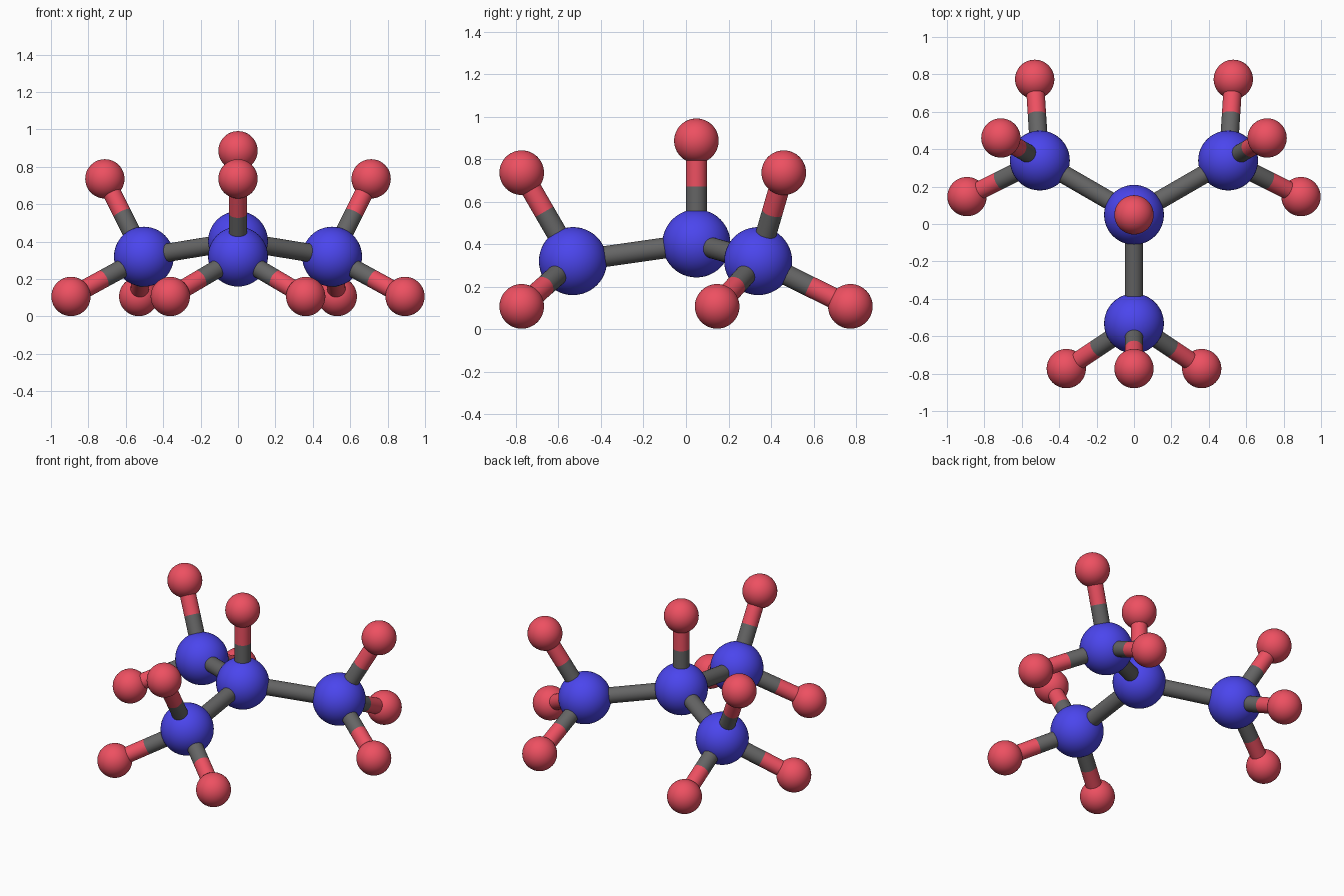
import bpy
from math import radians
from mathutils import Vector, Matrix

if "Cube" in bpy.data.objects:
    bpy.data.objects.remove(bpy.data.objects["Cube"])

BIG_R, SMALL_R, ROD_R = 0.16, 0.105, 0.049


def material(name, rgb):
    m = bpy.data.materials.new(name)
    m.diffuse_color = (*rgb, 1)
    m.use_nodes = True
    m.node_tree.nodes["Principled BSDF"].inputs["Base Color"].default_value = m.diffuse_color
    return m


blue = material("blue", (0.07, 0.06, 0.85))
red = material("red", (0.85, 0.08, 0.12))
grey = material("dark_grey", (0.13, 0.13, 0.13))


def finish(name, mat):
    ob = bpy.context.object
    ob.name = name
    ob.data.materials.append(mat)
    bpy.ops.object.shade_smooth_by_angle()
    return ob


def ball(name, p, r, mat):
    bpy.ops.mesh.primitive_uv_sphere_add(segments=48, ring_count=24, radius=r, location=p)
    finish(name, mat)


def rod(name, a, b, mat):
    d = b - a
    bpy.ops.mesh.primitive_cylinder_add(vertices=32, radius=ROD_R, depth=d.length, location=(a + b) / 2)
    ob = finish(name, mat)
    ob.rotation_euler = d.to_track_quat('Z', 'Y').to_euler()


def small_branch(name, a, b):
    # two-tone rod, split halfway along its visible length, ending in a red ball
    u = (b - a).normalized()
    mid = (a + u * BIG_R + b - u * SMALL_R) / 2
    rod(name + "_inner_rod", a + u * BIG_R * 0.6, mid, grey)
    rod(name + "_outer_rod", mid, b - u * SMALL_R * 0.6, red)
    ball(name + "_ball", b, SMALL_R, red)


# central ball with its upright branch
centre = Vector((0, 0.049, 0.403))
ball("central_ball", centre, BIG_R, blue)
small_branch("top", centre, Vector((0, 0.049, 0.886)))

# three identical arms around the centre
arm = Vector((0, -0.581, -0.083))
tips = [Vector((0, -0.822, 0.333)), Vector((0.362, -0.822, -0.296)), Vector((-0.362, -0.822, -0.296))]
for i in range(3):
    rot = Matrix.Rotation(radians(120 * i), 3, 'Z')
    hub = centre + rot @ arm
    u = (hub - centre).normalized()
    ball(f"arm_{i}_ball", hub, BIG_R, blue)
    rod(f"arm_{i}_rod", centre + u * BIG_R * 0.6, hub - u * BIG_R * 0.6, grey)
    for j, t in enumerate(tips):
        small_branch(f"arm_{i}_branch_{j}", hub, centre + rot @ t)
